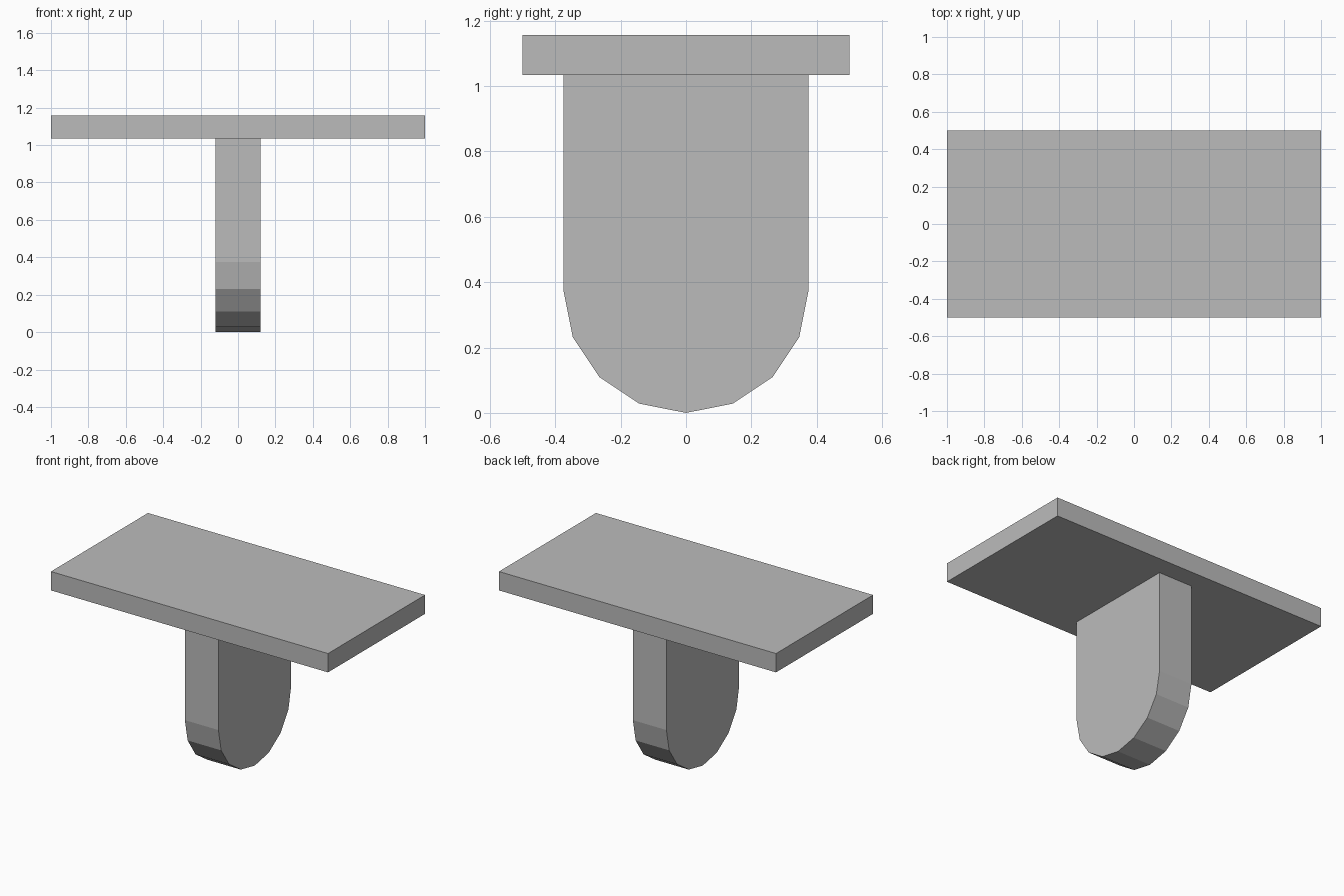
import bpy, bmesh
from math import cos, sin, pi

cube = bpy.data.objects.get("Cube")
if cube:
    bpy.data.objects.remove(cube, do_unlink=True)

grey = bpy.data.materials.new("plain grey")
grey.use_nodes = True
colour = (0.5, 0.5, 0.5, 1)
grey.diffuse_color = colour
grey.node_tree.nodes["Principled BSDF"].inputs["Base Color"].default_value = colour

TOP, UNDERSIDE = 1.157, 1.034
RADIUS, HALF_THICK = 0.375, 0.121


def extrude_profile(name, profile, half_width):
    """Extrude a closed (y, z) outline symmetrically along x."""
    bm = bmesh.new()
    face = bm.faces.new([bm.verts.new((-half_width, y, z)) for y, z in profile])
    ext = bmesh.ops.extrude_face_region(bm, geom=[face])
    verts = [v for v in ext["geom"] if isinstance(v, bmesh.types.BMVert)]
    bmesh.ops.translate(bm, verts=verts, vec=(2 * half_width, 0, 0))
    bmesh.ops.recalc_face_normals(bm, faces=bm.faces)
    mesh = bpy.data.meshes.new(name)
    bm.to_mesh(mesh)
    bm.free()
    mesh.materials.append(grey)
    obj = bpy.data.objects.new(name, mesh)
    bpy.context.collection.objects.link(obj)
    return obj


# Flat rectangular top
slab = [(-0.5, UNDERSIDE), (0.5, UNDERSIDE), (0.5, TOP), (-0.5, TOP)]
extrude_profile("top_slab", slab, 1.0)

# Upright fin with a faceted half-round lower end
arc = [(-RADIUS * cos(i * pi / 8), RADIUS * (1 - sin(i * pi / 8))) for i in range(9)]
fin = arc + [(RADIUS, UNDERSIDE), (-RADIUS, UNDERSIDE)]
extrude_profile("support_fin", fin, HALF_THICK)
